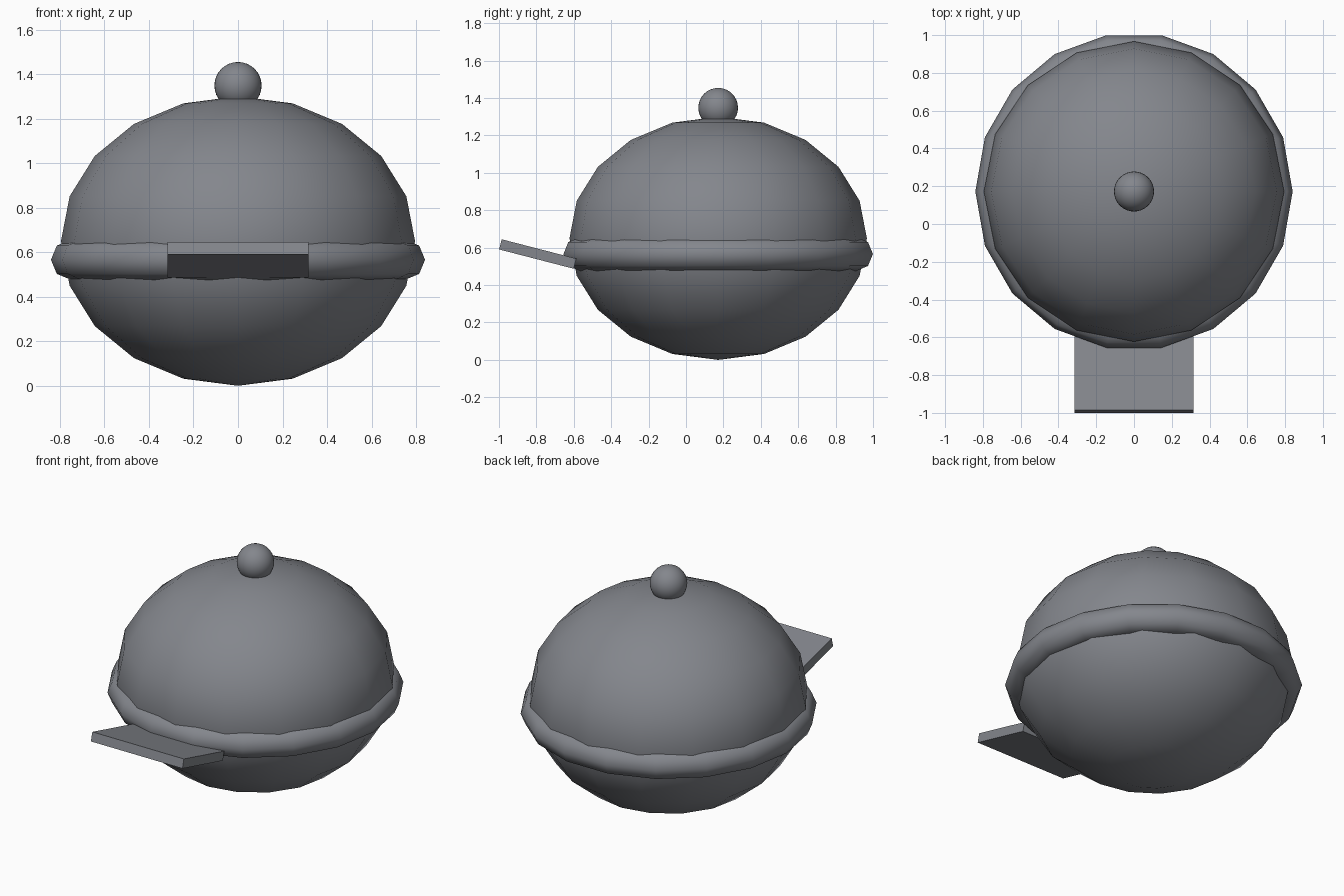
import bpy
from math import radians

if "Cube" in bpy.data.objects:
    bpy.data.objects.remove(bpy.data.objects["Cube"])

CY = 0.172  # y of the vertical axis of the round parts

# Dark grey finish shared by all parts
grey = bpy.data.materials.new("dark_grey")
grey.diffuse_color = (0.23, 0.24, 0.265, 1)
grey.use_nodes = True
grey.node_tree.nodes["Principled BSDF"].inputs["Base Color"].default_value = grey.diffuse_color


def finish(name, smooth=True):
    obj = bpy.context.object
    obj.name = name
    obj.data.materials.append(grey)
    if smooth:
        bpy.ops.object.shade_smooth()
    return obj


# Squashed round body, 16 sides and 10 rings
bpy.ops.mesh.primitive_uv_sphere_add(segments=16, ring_count=10, radius=1, location=(0, CY, 0.65))
body = finish("body")
body.scale = (0.795, 0.795, 0.65)

# Rolled band around the middle
bpy.ops.mesh.primitive_torus_add(major_segments=18, minor_segments=8, major_radius=0.75,
                                 minor_radius=0.09, location=(0, CY, 0.566))
finish("rim_band")

# Small ball on top
bpy.ops.mesh.primitive_uv_sphere_add(segments=32, ring_count=16, radius=0.106,
                                     location=(0, CY, 1.348))
finish("top_knob")

# Flat plate at the front, tipped upward
bpy.ops.mesh.primitive_cube_add(size=1, location=(0, -0.793, 0.566), rotation=(radians(-14.5), 0, 0))
plate = finish("front_plate", smooth=False)
plate.scale = (0.632, 0.412, 0.056)
